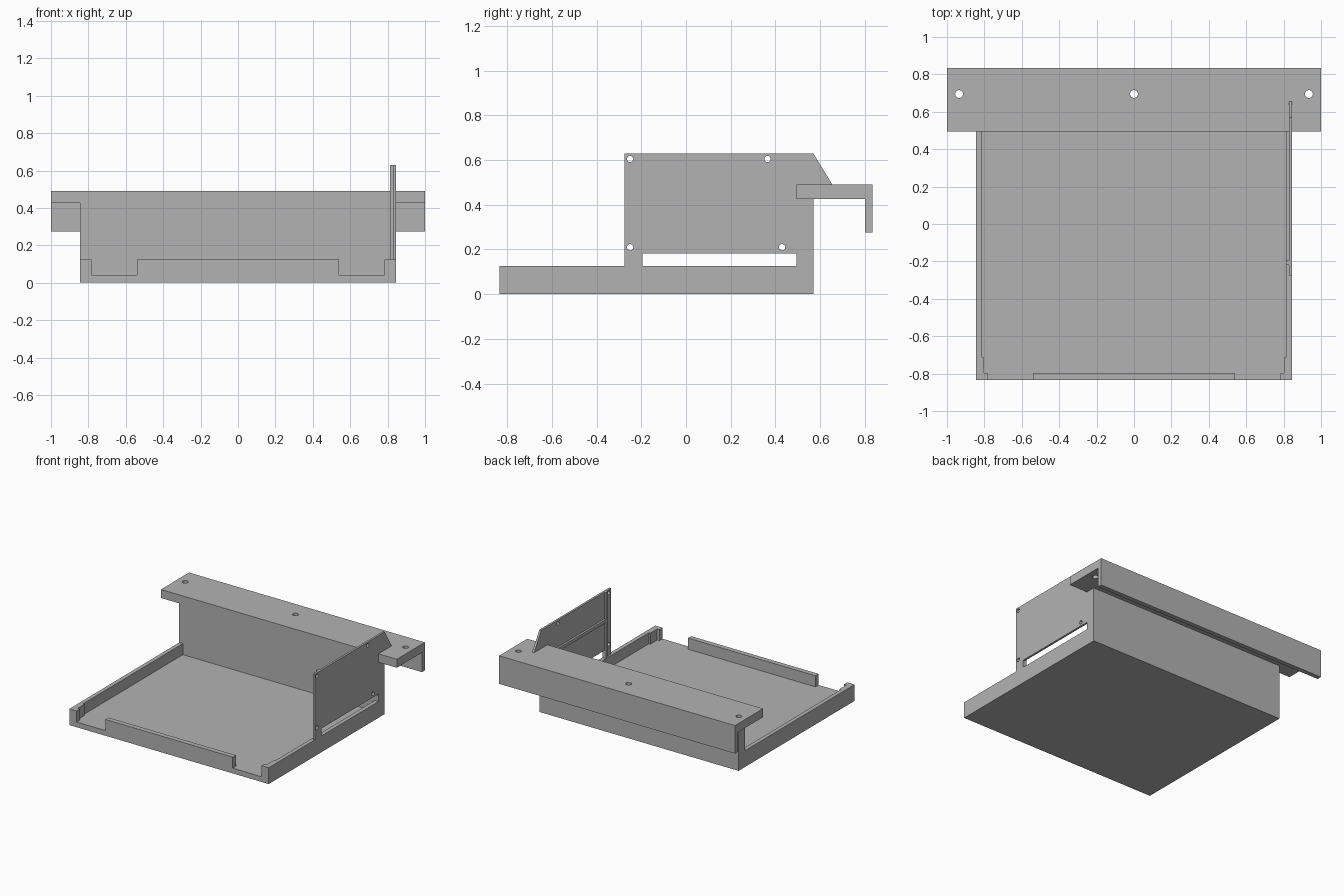
import bpy, bmesh
from mathutils import Matrix, Vector

cube = bpy.data.objects.get("Cube")
if cube:
    bpy.data.objects.remove(cube, do_unlink=True)

grey = bpy.data.materials.new("plain grey")
grey.use_nodes = True
COLOUR = (0.45, 0.45, 0.45, 1)
grey.diffuse_color = COLOUR
grey.node_tree.nodes["Principled BSDF"].inputs["Base Color"].default_value = COLOUR


def finish(name, bm):
    bmesh.ops.recalc_face_normals(bm, faces=bm.faces)
    mesh = bpy.data.meshes.new(name)
    bm.to_mesh(mesh)
    bm.free()
    mesh.materials.append(grey)
    obj = bpy.data.objects.new(name, mesh)
    bpy.context.collection.objects.link(obj)
    return obj


def prism(name, points, axis, start, end):
    """Extrude a flat outline along x (outline in y, z) or z (outline in x, y)."""
    bm = bmesh.new()
    place = {"x": lambda a, b: (start, a, b), "z": lambda a, b: (a, b, start)}[axis]
    face = bm.faces.new([bm.verts.new(place(a, b)) for a, b in points])
    out = bmesh.ops.extrude_face_region(bm, geom=[face])
    step = Vector((end - start, 0, 0)) if axis == "x" else Vector((0, 0, end - start))
    bmesh.ops.translate(bm, vec=step, verts=[v for v in out["geom"] if isinstance(v, bmesh.types.BMVert)])
    return finish(name, bm)


def box(name, x, y, z):
    return prism(name, [(x[0], y[0]), (x[1], y[0]), (x[1], y[1]), (x[0], y[1])], "z", *z)


def cylinder(name, centre, radius, axis):
    bm = bmesh.new()
    turn = Matrix.Rotation(1.5707963, 4, "Y") if axis == "x" else Matrix()
    bmesh.ops.create_cone(bm, cap_ends=True, segments=24, radius1=radius, radius2=radius,
                          depth=0.3, matrix=Matrix.Translation(centre) @ turn)
    return finish(name, bm)


def cut(target, cutter):
    mod = target.modifiers.new("cut", "BOOLEAN")
    mod.operation = "DIFFERENCE"
    mod.solver = "EXACT"
    mod.object = cutter
    cutter.hide_render = True
    cutter.hide_set(True)


W, FRONT, BACK, RIM, FLOOR = 0.845, -0.835, 0.495, 0.125, 0.04

# Tray floor, front lip and back wall
box("tray_floor", (-W, W), (FRONT, BACK), (0, FLOOR))
box("front_lip", (-0.54, 0.54), (FRONT, -0.797), (FLOOR, RIM))
box("back_wall", (-W, W), (BACK, 0.57), (0, 0.425))

# Side walls, thickened in steps towards the front corners
wall = [(W, FRONT), (W, BACK), (0.814, BACK), (0.814, -0.715),
        (0.802, -0.715), (0.802, -0.797), (0.783, -0.797), (0.783, FRONT)]
for side, name in ((1, "left_wall"), (-1, "right_wall")):
    prism(name, [(side * x, y) for x, y in wall], "z", FLOOR, RIM)

# Mounting flange with its hanging rear lip and three screw holes
flange = prism("mounting_flange", [(BACK, 0.425), (0.8, 0.425), (0.8, 0.275), (0.835, 0.275),
                                   (0.835, 0.49), (BACK, 0.49)], "x", -1, 1)
for x in (-0.935, 0, 0.935):
    cut(flange, cylinder("flange_hole_cutter", (x, 0.695, 0.46), 0.021, "z"))

# Upright side panel with a sloped rear corner, a slot and four holes
panel = prism("side_panel", [(-0.275, RIM), (-0.195, RIM), (-0.195, 0.182), (BACK, 0.182),
                             (BACK, 0.49), (0.655, 0.49), (0.57, 0.63), (-0.275, 0.63)],
              "x", 0.829, W)
for y, z in ((-0.25, 0.605), (0.365, 0.605), (-0.25, 0.21), (0.43, 0.21)):
    cut(panel, cylinder("panel_hole_cutter", (W, y, z), 0.014, "x"))

# Stiffening ribs on the inside of the panel
box("panel_upright_rib", (0.814, 0.829), (-0.22, -0.195), (RIM, 0.63))
box("panel_cross_rib", (0.814, 0.829), (-0.195, BACK), (0.4, 0.425))
